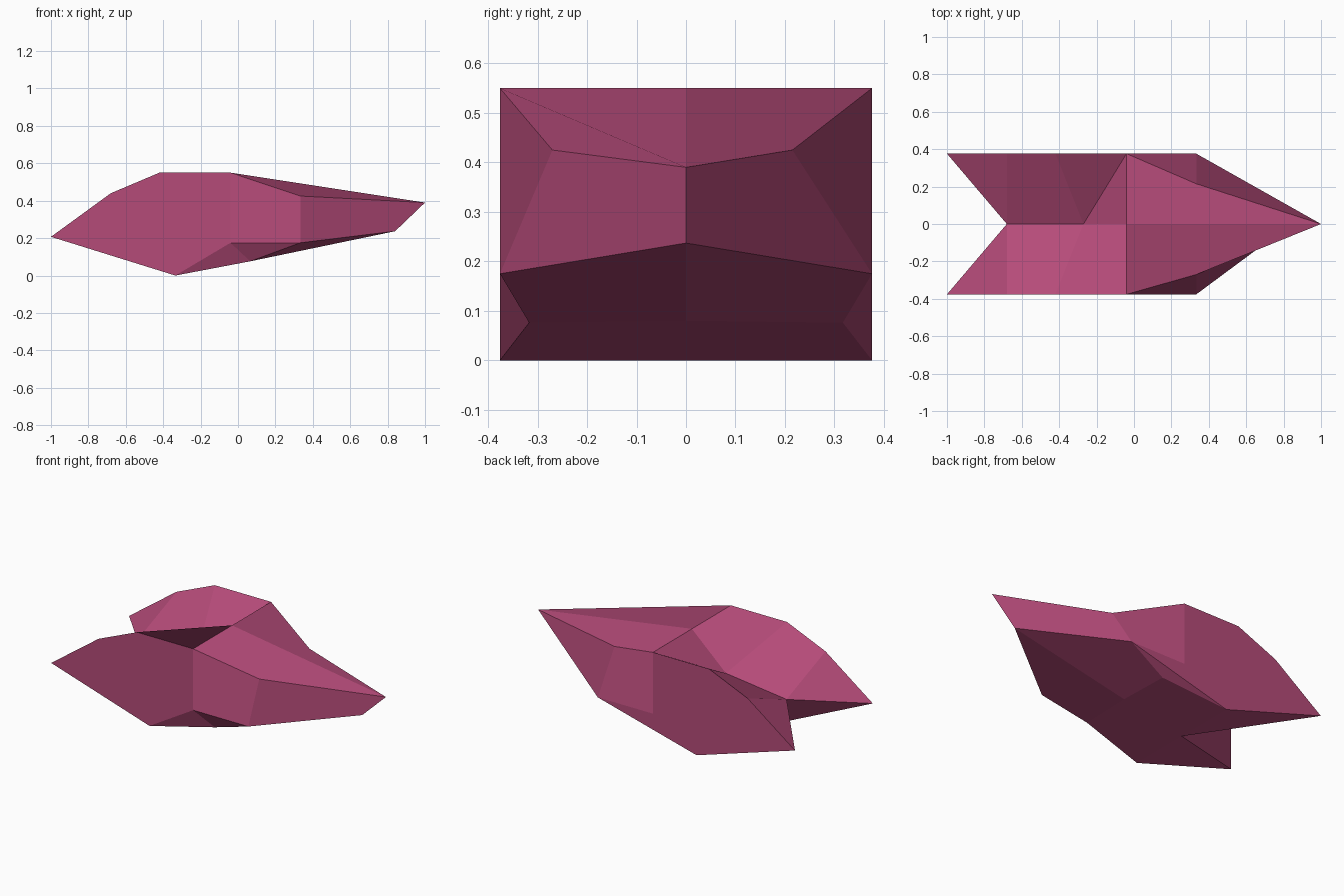
import bpy, bmesh

if "Cube" in bpy.data.objects:
    bpy.data.objects.remove(bpy.data.objects["Cube"])

# One flat plum colour
plum = bpy.data.materials.new("plum")
plum.diffuse_color = (0.46, 0.07, 0.19, 1)
plum.use_nodes = True
plum.node_tree.nodes["Principled BSDF"].inputs["Base Color"].default_value = plum.diffuse_color

bm = bmesh.new()
W = 0.376  # half width


def vert(x, y, z):
    return bm.verts.new((x, y, z))


def folded(a, b, c, d):
    """Four-sided panel folded along a-c."""
    return [(a, b, c), (a, c, d)]


# Points on the centre line
nose = vert(1.0, 0, 0.39)
nose_low = vert(0.84, 0, 0.237)
keel = vert(0.07, 0, 0.08)
keel_back = vert(-0.335, 0, 0.0)
notch = vert(-0.68, 0, 0.29)
groove = vert(-0.27, 0, 0.34)
ridge = vert(-0.04, 0, 0.55)


def build_half(s, shoulder_y):
    """One side of the hull; s is -1 for the front side, 1 for the back."""
    tail = vert(-1.0, s * W, 0.207)
    fin_back = vert(-0.68, s * W, 0.44)
    fin_top = vert(-0.42, s * W, 0.55)
    fin_front = vert(-0.04, s * W, 0.55)
    belly = vert(-0.335, s * W, 0.0)
    side_mid = vert(-0.04, s * W, 0.175)
    side_front = vert(0.333, s * W, 0.175)
    shoulder = vert(0.333, s * shoulder_y, 0.425)
    tuck = vert(0.065, s * 0.317, 0.076)

    # The bent panels fold along opposite diagonals on the two sides
    if s < 0:
        faces = [
            (fin_front, shoulder, nose, ridge),                 # nose top
            (shoulder, side_front, nose_low, nose),             # nose cheek
            (fin_top, fin_front, ridge, groove),                # front groove wall
        ]
        faces += folded(tuck, side_front, side_mid, belly)      # lower chamfer
    else:
        faces = [
            (shoulder, nose, ridge, fin_front),
            (side_front, nose_low, nose, shoulder),
        ]
        faces += folded(fin_front, ridge, groove, fin_top)
        faces += folded(belly, tuck, side_front, side_mid)
    faces += folded(tail, fin_back, notch, keel_back)           # tail notch
    faces += [
        (tail, belly, side_mid, fin_front, fin_top, fin_back),  # flat side
        (fin_front, side_mid, side_front, shoulder),            # side panel
        (nose_low, side_front, tuck, keel),                     # front underside
        (keel, tuck, belly, keel_back),                         # rear underside
        (tail, keel_back, belly),                               # underside of fin
        (fin_back, fin_top, groove, notch),                     # rear groove wall
    ]
    for f in faces:
        bm.faces.new(f)


build_half(-1, 0.27)
build_half(1, 0.215)
bmesh.ops.recalc_face_normals(bm, faces=bm.faces)

# Arrow-shaped hull
mesh = bpy.data.meshes.new("arrow_hull")
bm.to_mesh(mesh)
bm.free()
mesh.materials.append(plum)
hull = bpy.data.objects.new("arrow_hull", mesh)
bpy.context.collection.objects.link(hull)
